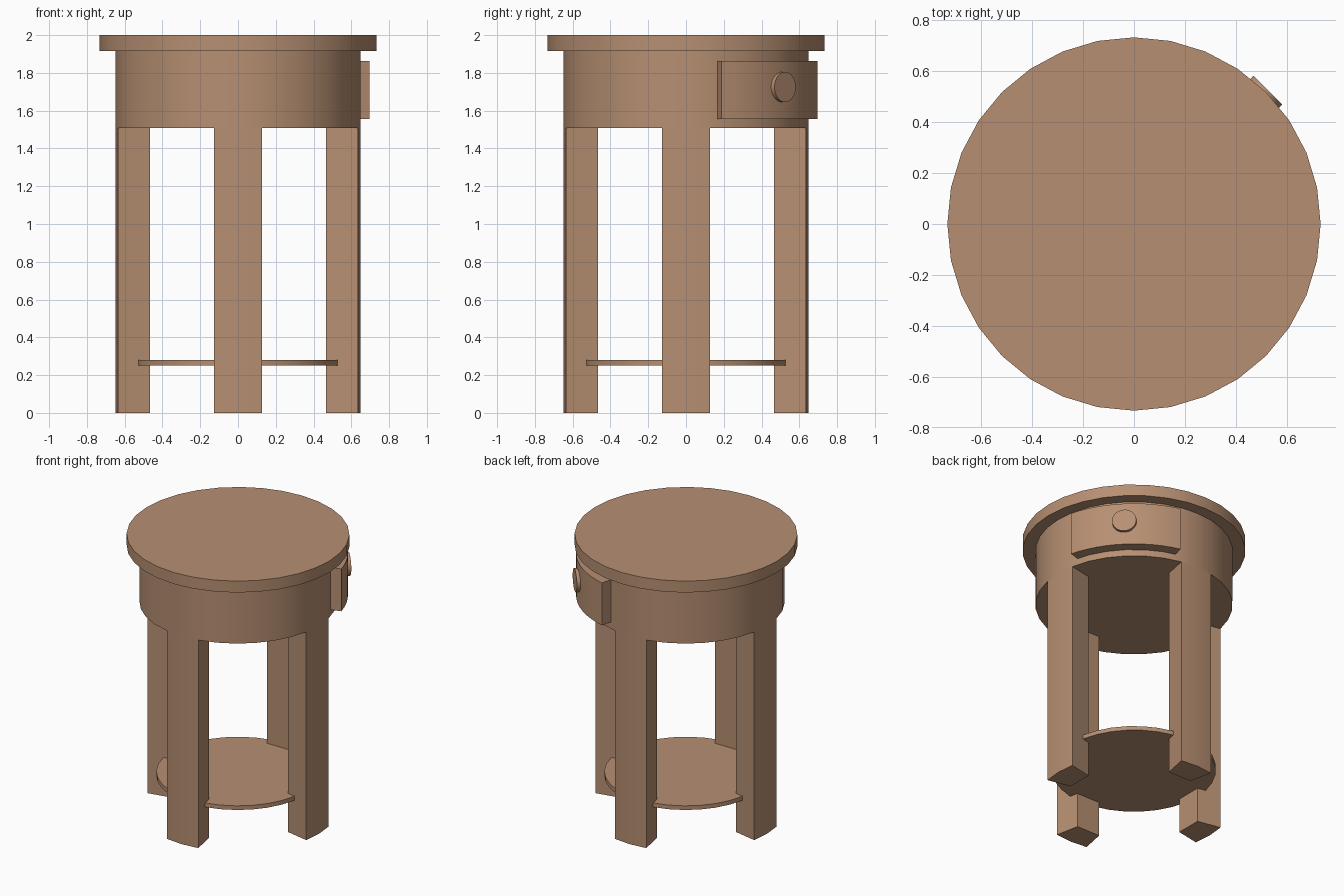
import bpy, bmesh, math
from mathutils import Vector

if "Cube" in bpy.data.objects:
    bpy.data.objects.remove(bpy.data.objects["Cube"])

wood = bpy.data.materials.new("warm_wood")
wood.diffuse_color = (0.47, 0.275, 0.168, 1)
wood.use_nodes = True
wood.node_tree.nodes["Principled BSDF"].inputs["Base Color"].default_value = wood.diffuse_color


def prism(name, outline, z0, z1):
    """Extrude a counter-clockwise xy outline from z0 to z1."""
    bm = bmesh.new()
    face = bm.faces.new([bm.verts.new((x, y, z0)) for x, y in outline])
    ext = bmesh.ops.extrude_face_region(bm, geom=[face])
    top = [v for v in ext["geom"] if isinstance(v, bmesh.types.BMVert)]
    bmesh.ops.translate(bm, verts=top, vec=Vector((0, 0, z1 - z0)))
    bmesh.ops.recalc_face_normals(bm, faces=bm.faces)
    me = bpy.data.meshes.new(name)
    bm.to_mesh(me)
    bm.free()
    me.materials.append(wood)
    ob = bpy.data.objects.new(name, me)
    bpy.context.collection.objects.link(ob)
    bpy.ops.object.select_all(action='DESELECT')
    ob.select_set(True)
    bpy.context.view_layer.objects.active = ob
    bpy.ops.object.shade_smooth_by_angle(angle=math.radians(30))
    return ob


def polar(r, deg):
    a = math.radians(deg)
    return (r * math.cos(a), r * math.sin(a))


def circle(r, n=32):
    return [polar(r, 360 * i / n) for i in range(n)]


# Round top, drum body and low shelf
prism("table_top", circle(0.732), 1.917, 2.0)
prism("drum_body", circle(0.648), 1.508, 1.917)
prism("lower_shelf", circle(0.537), 0.25, 0.28)

# Four legs following the drum's curve, tapering inwards
HALF = 11.25
for name, a in (("right_leg", 0), ("back_leg", 90), ("left_leg", 180), ("front_leg", 270)):
    outer = [polar(0.648, a + d) for d in (-HALF, 0, HALF)]
    inner = [polar(0.476, a + d) for d in (HALF, -HALF)]
    prism(name, outer + inner, 0, 1.508)

# Curved drawer front on the back right side
angles = [15 + 60 * i / 12 for i in range(13)]
prism("drawer_front",
      [polar(0.722, d) for d in angles] + [polar(0.635, d) for d in reversed(angles)],
      1.555, 1.862)

# Round drawer knob facing outwards
knob = prism("drawer_knob", circle(0.08), 0.69, 0.742)
knob.rotation_euler = (0, math.radians(90), math.radians(45))
knob.location = (0, 0, 1.725)
